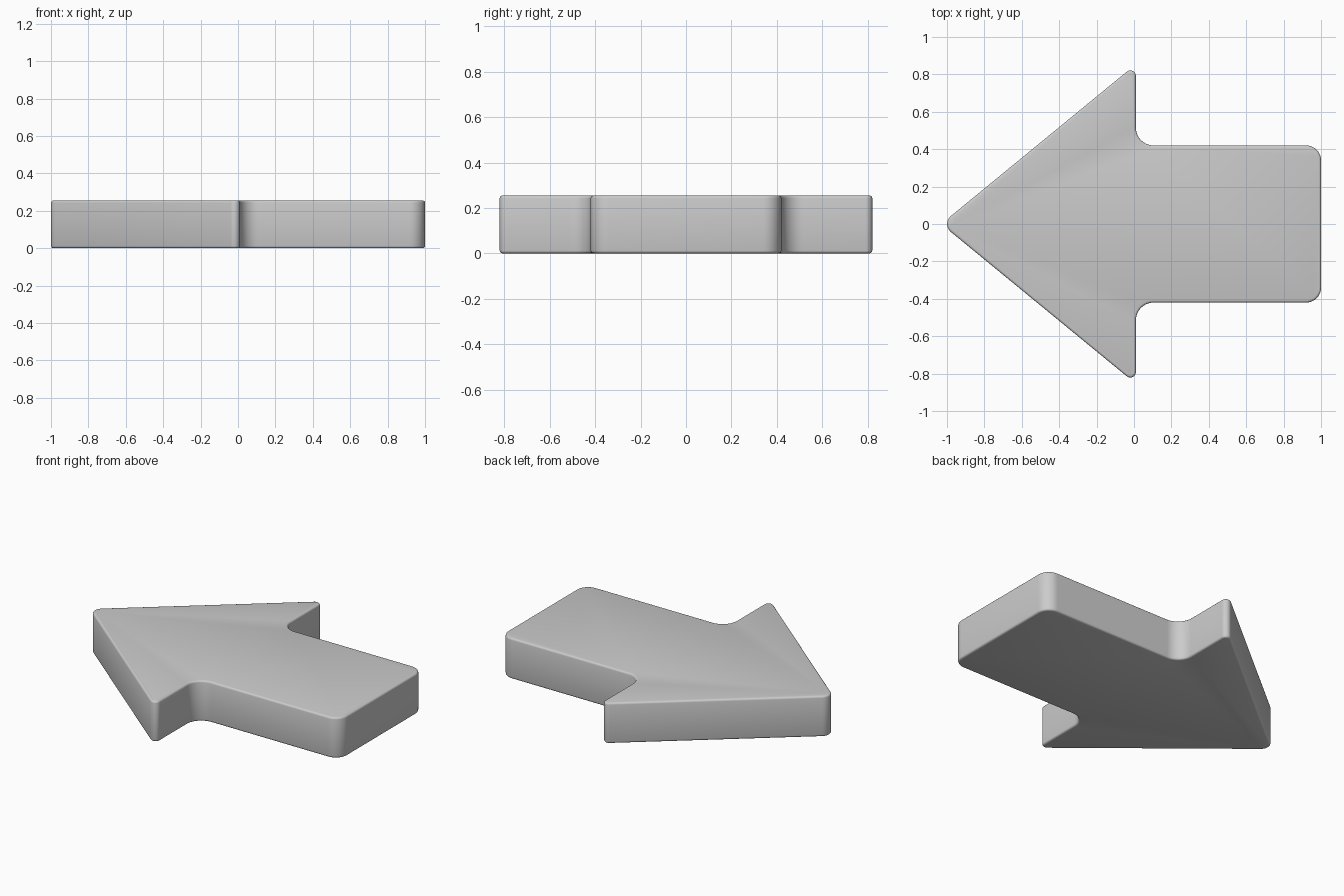
import bpy, bmesh, math
from mathutils import Vector

if "Cube" in bpy.data.objects:
    bpy.data.objects.remove(bpy.data.objects["Cube"])

HEIGHT = 0.255
EDGE = 0.012

# Sharp arrow outline (x, y, corner radius), counter-clockwise from the tip
half = [(0.01, -0.854, 0.03), (0.01, -0.42, 0.095), (1.0, -0.42, 0.08)]
outline = [(-1.031, 0, 0.055)] + half + [(x, -y, r) for x, y, r in reversed(half)]


def round_corner(prev, here, nxt, radius, steps=10):
    """Points of a circular arc that replaces a sharp corner."""
    a, b = (prev - here).normalized(), (nxt - here).normalized()
    h = a.angle(b) / 2
    centre = here + (a + b).normalized() * radius / math.sin(h)
    start = here + a * radius / math.tan(h) - centre
    end = here + b * radius / math.tan(h) - centre
    sweep = math.pi - 2 * h
    pts = []
    for i in range(steps + 1):
        t = i / steps
        pts.append(centre + (start * math.sin((1 - t) * sweep)
                             + end * math.sin(t * sweep)) / math.sin(sweep))
    return pts


# Extruded arrow slab
corners = [Vector((x, y, 0)) for x, y, r in outline]
points = []
for i, (x, y, r) in enumerate(outline):
    points += round_corner(corners[i - 1], corners[i], corners[(i + 1) % len(corners)], r)

bm = bmesh.new()
base = bm.faces.new([bm.verts.new(p) for p in points])
top = bmesh.ops.extrude_face_region(bm, geom=[base], use_keep_orig=True)
bmesh.ops.translate(bm, vec=(0, 0, HEIGHT),
                    verts=[v for v in top["geom"] if isinstance(v, bmesh.types.BMVert)])
bmesh.ops.recalc_face_normals(bm, faces=bm.faces)
# Small softened rims along the top and bottom
rims = [e for e in bm.edges if abs(e.verts[0].co.z - e.verts[1].co.z) < 1e-5]
bmesh.ops.bevel(bm, geom=rims, offset=EDGE, segments=3, profile=0.5, affect='EDGES')

mesh = bpy.data.meshes.new("arrow")
bm.to_mesh(mesh)
bm.free()
arrow = bpy.data.objects.new("arrow", mesh)
bpy.context.collection.objects.link(arrow)
bpy.context.view_layer.objects.active = arrow
arrow.select_set(True)
bpy.ops.object.shade_smooth_by_angle(angle=math.radians(35))
